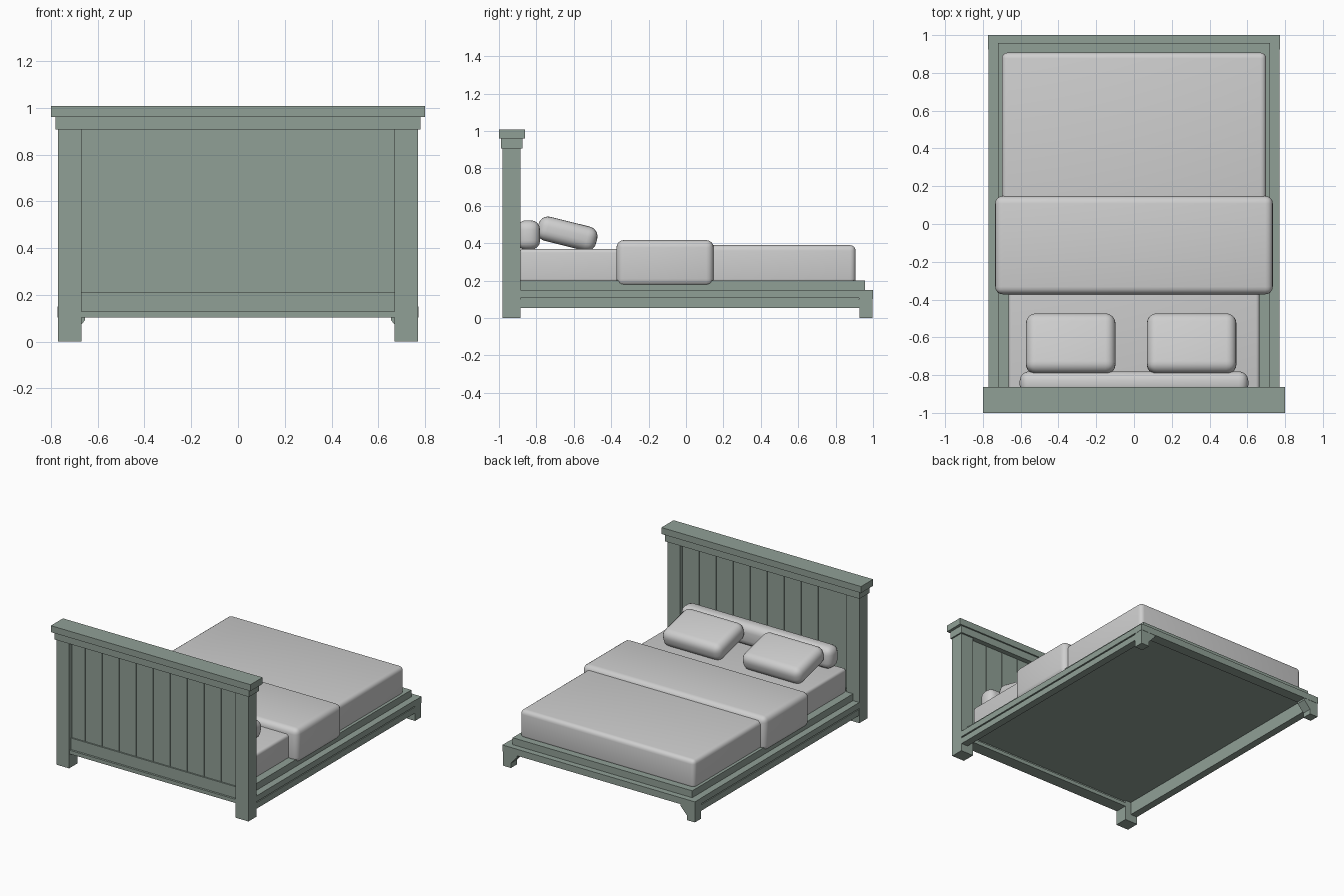
import bpy, bmesh, math
from mathutils import Matrix

if "Cube" in bpy.data.objects:
    bpy.data.objects.remove(bpy.data.objects["Cube"])


def material(name, rgb):
    m = bpy.data.materials.new(name)
    m.diffuse_color = (*rgb, 1)
    m.use_nodes = True
    m.node_tree.nodes["Principled BSDF"].inputs["Base Color"].default_value = m.diffuse_color
    return m


GREEN = material("sage green paint", (0.28, 0.35, 0.305))
LINEN = material("pale grey linen", (0.62, 0.62, 0.62))


def finish(name, bm, mat):
    bmesh.ops.recalc_face_normals(bm, faces=bm.faces)
    me = bpy.data.meshes.new(name)
    bm.to_mesh(me)
    bm.free()
    me.materials.append(mat)
    ob = bpy.data.objects.new(name, me)
    bpy.context.collection.objects.link(ob)
    return ob


def box(name, x, y, z, mat=GREEN):
    """Box from (min, max) ranges."""
    bm = bmesh.new()
    bmesh.ops.create_cube(bm, size=1)
    for v in bm.verts:
        v.co = [r[0] if c < 0 else r[1] for c, r in zip(v.co, (x, y, z))]
    return finish(name, bm, mat)


def pair(name, x, y, z):
    """Matching boxes on both sides of the bed."""
    box(name + "_right", x, y, z)
    box(name + "_left", (-x[1], -x[0]), y, z)


def soft(ob, radius, segments=4):
    """Round the edges of a cloth part and shade it smooth."""
    mod = ob.modifiers.new("round", 'BEVEL')
    mod.width, mod.segments, mod.limit_method = radius, segments, 'ANGLE'
    ob.data.shade_smooth()
    return ob


# Headboard: cap, moulding, posts, lower rail
box("headboard_cap", (-0.8, 0.8), (-1, -0.862), (0.96, 1.007))
box("headboard_moulding", (-0.78, 0.78), (-0.988, -0.873), (0.908, 0.96))
pair("headboard_post", (0.668, 0.77), (-0.98, -0.885), (0, 0.91))
box("headboard_lower_rail", (-0.668, 0.668), (-0.96, -0.9), (0.13, 0.213))
box("headboard_bottom_strip", (-0.668, 0.668), (-0.975, -0.885), (0.103, 0.13))

# Headboard planks on a thin backing, leaving narrow grooves
box("plank_backing", (-0.668, 0.668), (-0.945, -0.915), (0.2, 0.91))
edges = [-0.668] + [-0.558 + 0.136 * i for i in range(9)] + [0.666]
for a, b in zip(edges, edges[1:]):
    box("plank", (a + 0.002, b - 0.002), (-0.95, -0.91), (0.2, 0.91))

# Bed frame: side rails, foot rail, raised inner frame, underside
pair("side_rail_top", (0.715, 0.77), (-0.885, 0.925), (0.107, 0.15))
pair("side_rail_groove", (0.715, 0.76), (-0.885, 0.925), (0.095, 0.11))
pair("side_rail_bottom", (0.715, 0.768), (-0.885, 0.93), (0.055, 0.099))
box("foot_rail", (-0.772, 0.772), (0.925, 1), (0.103, 0.15))
box("inner_frame", (-0.72, 0.72), (-0.9, 0.957), (0.148, 0.2))

# Foot legs with a sloping bracket
for s, side in ((1, "right"), (-1, "left")):
    bm = bmesh.new()
    outline = [(0.77, 0), (0.77, 0.103), (0.655, 0.103), (0.655, 0.09), (0.705, 0.035), (0.705, 0)]
    base = bm.faces.new([bm.verts.new((s * x, 0.928, z)) for x, z in outline])
    new = bmesh.ops.extrude_face_region(bm, geom=[base])["geom"]
    bmesh.ops.translate(bm, vec=(0, 0.07, 0), verts=[v for v in new if isinstance(v, bmesh.types.BMVert)])
    finish("foot_leg_" + side, bm, GREEN)

# Mattress, blanket and folded throw
soft(box("mattress", (-0.665, 0.665), (-0.89, 0.1), (0.19, 0.37), LINEN), 0.02)
soft(box("blanket", (-0.7, 0.7), (-0.1, 0.907), (0.18, 0.39), LINEN), 0.03)
soft(box("folded_throw", (-0.735, 0.735), (-0.372, 0.148), (0.17, 0.417), LINEN), 0.04)

# Long bolster against the headboard
soft(box("bolster", (-0.605, 0.605), (-0.905, -0.78), (0.365, 0.523), LINEN), 0.05)

# Tilted pillows
for x, side in ((0.305, "right"), (-0.335, "left")):
    ob = box("pillow_" + side, (-0.237, 0.237), (-0.162, 0.162), (-0.066, 0.066), LINEN)
    ob.matrix_world = Matrix.Translation((x, -0.635, 0.451)) @ Matrix.Rotation(math.radians(-14), 4, 'X')
    soft(ob, 0.053, 5)
